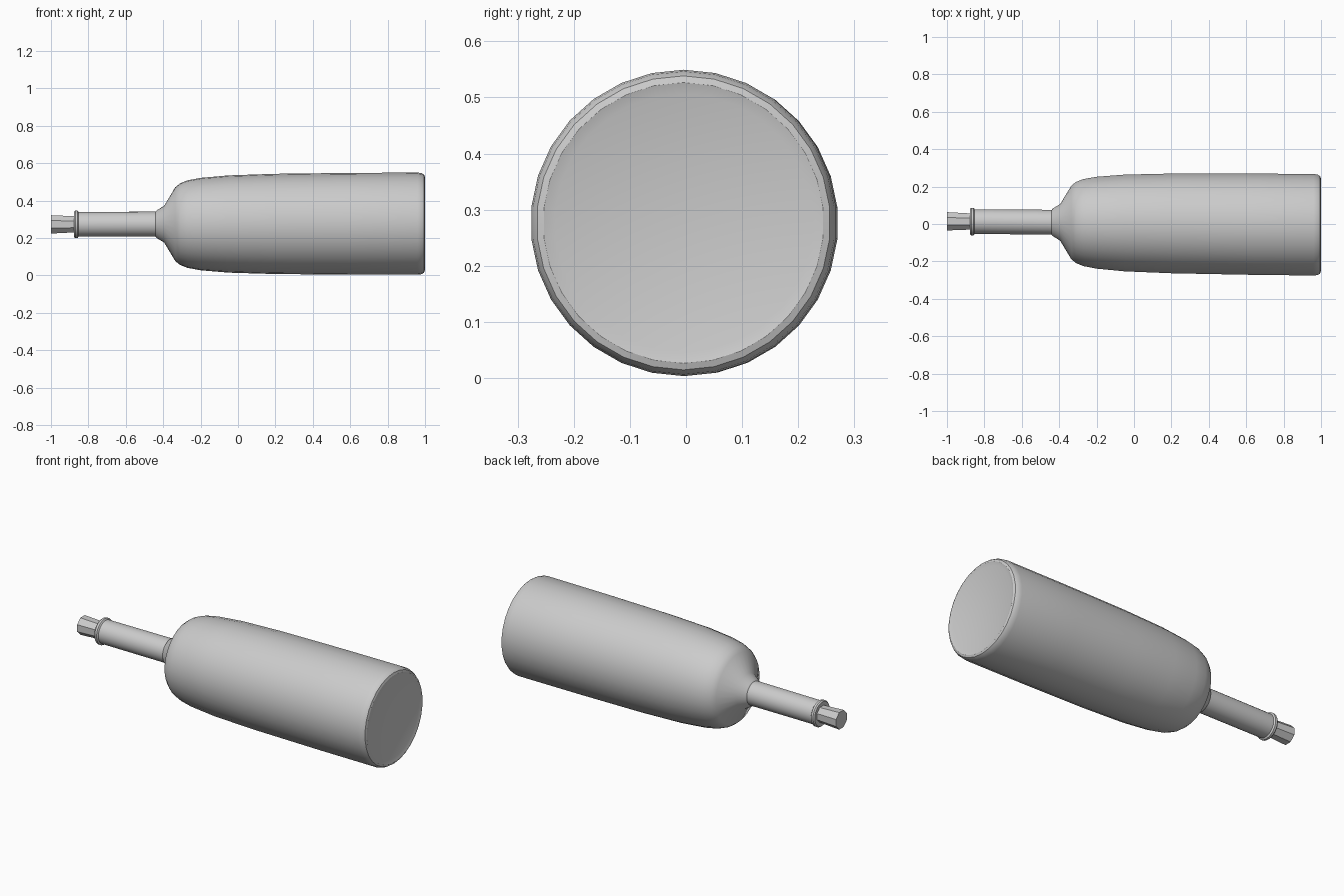
import bpy, bmesh, math
from mathutils import Vector

cube = bpy.data.objects.get("Cube")
if cube:
    bpy.data.objects.remove(cube, do_unlink=True)

grey = bpy.data.materials.new("plain grey")
grey.use_nodes = True
COLOUR = (0.6, 0.6, 0.6, 1)
grey.diffuse_color = COLOUR
grey.node_tree.nodes["Principled BSDF"].inputs["Base Color"].default_value = COLOUR


def lathe(name, profile, sides, smooth=None, turn=0.0):
    """Spin (x, radius) points about the bottle's slightly tilted axis."""
    bm = bmesh.new()
    rings = []
    for x, r in profile:
        centre = Vector((x, 0.005 - 0.0095 * x, 0.2745 + 0.002 * x))
        if r == 0:
            rings.append([bm.verts.new(centre)] * sides)
            continue
        angles = [turn + math.tau * (i + 0.5) / sides for i in range(sides)]
        rings.append([bm.verts.new(centre + Vector((0, r * math.cos(a), r * math.sin(a))))
                      for a in angles])
    for a, b in zip(rings, rings[1:]):
        for i in range(sides):
            j = (i + 1) % sides
            bm.faces.new(list(dict.fromkeys((a[i], a[j], b[j], b[i]))))
    bmesh.ops.recalc_face_normals(bm, faces=bm.faces)
    mesh = bpy.data.meshes.new(name)
    bm.to_mesh(mesh)
    bm.free()
    obj = bpy.data.objects.new(name, mesh)
    bpy.context.collection.objects.link(obj)
    mesh.materials.append(grey)
    if smooth:
        bpy.ops.object.select_all(action="DESELECT")
        obj.select_set(True)
        bpy.context.view_layer.objects.active = obj
        bpy.ops.object.shade_smooth_by_angle(angle=math.radians(smooth))
    return obj


# Bottle: neck, shoulder, body, rounded heel and shallow base
lathe("bottle", [
    (-0.86, 0), (-0.86, 0.066), (-0.44, 0.067), (-0.435, 0.074), (-0.395, 0.098),
    (-0.335, 0.198), (-0.31, 0.218), (-0.27, 0.234), (-0.2, 0.247), (-0.05, 0.26),
    (0.2, 0.268), (0.6, 0.272), (0.96, 0.273), (0.982, 0.27), (0.995, 0.262),
    (0.999, 0.25), (0.993, 0.23), (0.985, 0)], 30, smooth=30)

# Raised ring around the mouth
lathe("lip_ring", [
    (-0.874, 0), (-0.874, 0.055), (-0.877, 0.068), (-0.87, 0.074),
    (-0.858, 0.074), (-0.852, 0.066), (-0.852, 0)], 30, smooth=30)

# Faceted stopper
lathe("stopper", [(-1, 0), (-1, 0.053), (-0.86, 0.046), (-0.86, 0)], 8)
